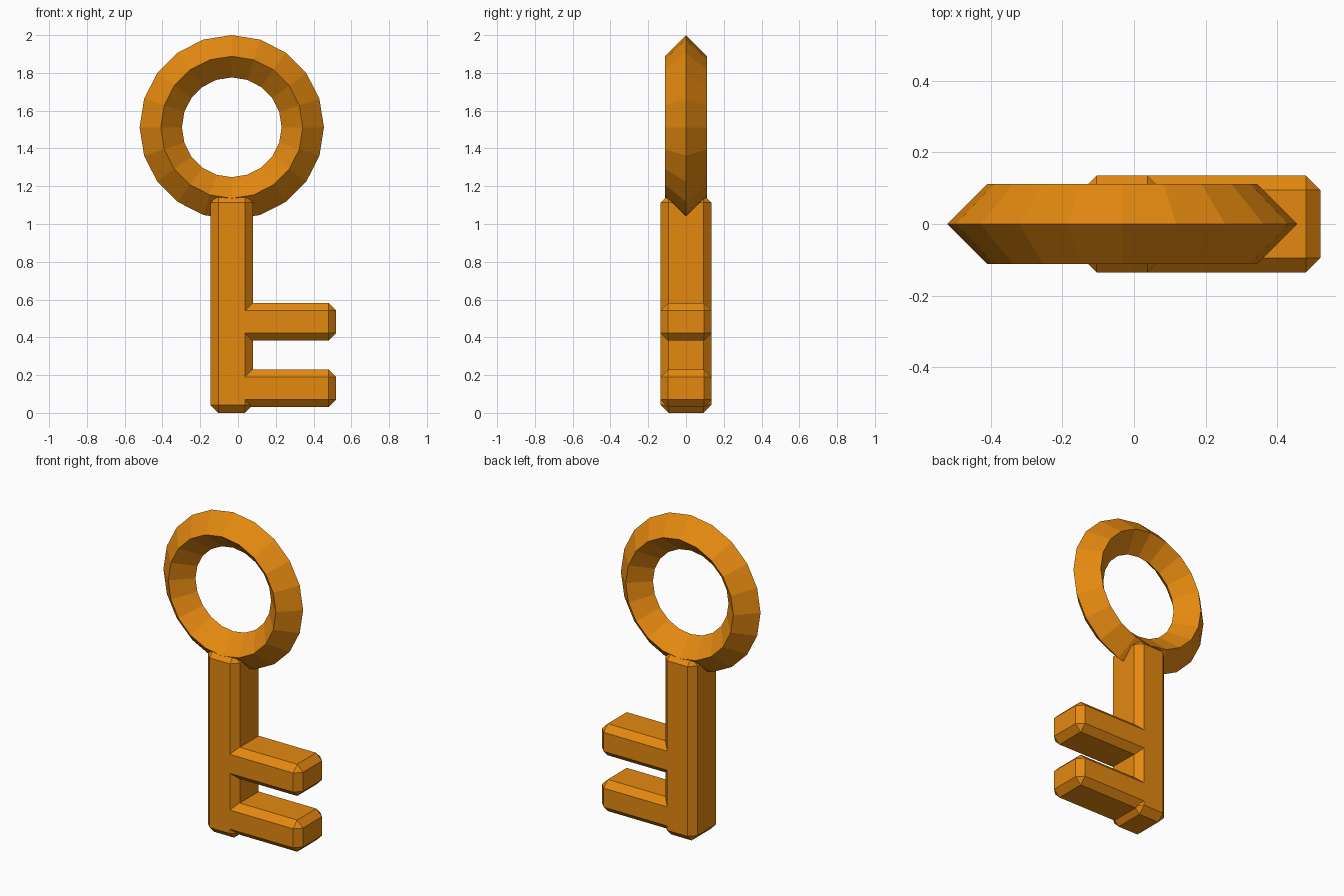
import bpy, bmesh, math

if "Cube" in bpy.data.objects:
    bpy.data.objects.remove(bpy.data.objects["Cube"])

brass = bpy.data.materials.new("orange brass")
brass.diffuse_color = (0.78, 0.25, 0.005, 1)
brass.use_nodes = True
brass.node_tree.nodes["Principled BSDF"].inputs["Base Color"].default_value = brass.diffuse_color


def finish(obj, name):
    obj.name = obj.data.name = name
    obj.data.materials.clear()
    obj.data.materials.append(brass)
    return obj


def chamfered_bar(name, x0, x1, z0, z1, half_depth=0.135, chamfer=0.042):
    """Box with a single-segment bevel on every edge."""
    bm = bmesh.new()
    bmesh.ops.create_cube(bm, size=1)
    for v in bm.verts:
        v.co.x = x0 if v.co.x < 0 else x1
        v.co.y = math.copysign(half_depth, v.co.y)
        v.co.z = z0 if v.co.z < 0 else z1
    bmesh.ops.bevel(bm, geom=bm.edges[:], offset=chamfer, segments=1,
                    profile=0.5, affect='EDGES')
    mesh = bpy.data.meshes.new(name)
    bm.to_mesh(mesh)
    bm.free()
    obj = bpy.data.objects.new(name, mesh)
    bpy.context.collection.objects.link(obj)
    return finish(obj, name)


# Bow: 20-sided ring with a diamond cross-section, standing upright
bpy.ops.mesh.primitive_torus_add(
    major_segments=20, minor_segments=4, major_radius=0.376, minor_radius=0.112,
    location=(-0.033, 0, 1.512), rotation=(math.pi / 2, 0, 0))
finish(bpy.context.object, "ring_handle")

# Shaft
chamfered_bar("shaft", -0.146, 0.079, 0.0, 1.155)

# Two teeth, rooted inside the shaft
for name, z in (("lower_tooth", 0.03), ("upper_tooth", 0.382)):
    chamfered_bar(name, -0.06, 0.52, z, z + 0.2, chamfer=0.04)
